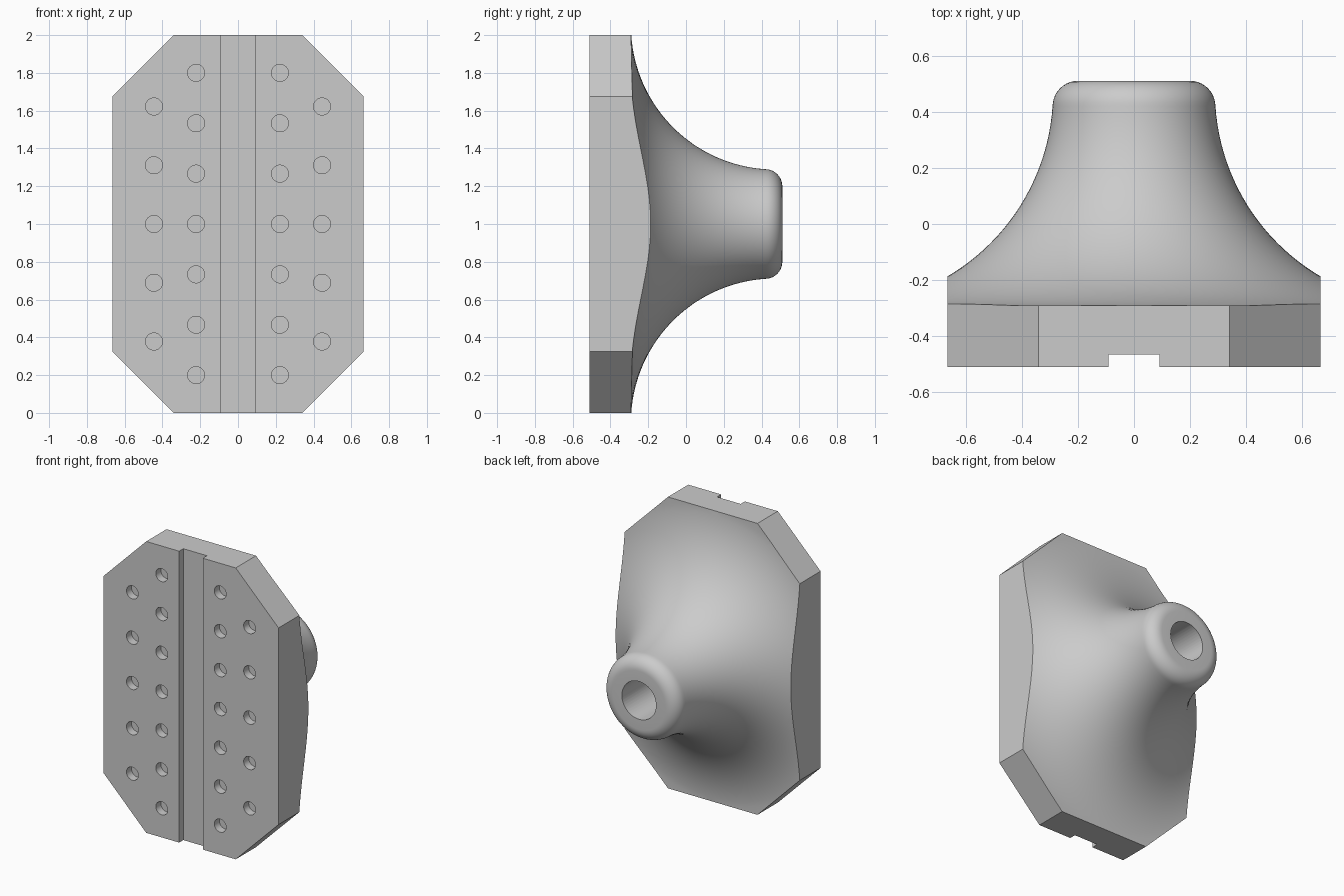
import bpy, bmesh, math
from mathutils import Matrix

cube = bpy.data.objects.get("Cube")
if cube:
    bpy.data.objects.remove(cube, do_unlink=True)

grey = bpy.data.materials.new("plain grey")
grey.use_nodes = True
colour = (0.6, 0.6, 0.6, 1)
grey.diffuse_color = colour
grey.node_tree.nodes["Principled BSDF"].inputs["Base Color"].default_value = colour

FRONT, BACK, TIP = -0.51, -0.29, 0.51
MID = 1.0
HALF_W, CUT = 0.665, 0.34
TURN = Matrix.Rotation(-math.pi / 2, 4, 'X')   # local z becomes +y


def make(name, bm):
    bmesh.ops.recalc_face_normals(bm, faces=bm.faces[:])
    mesh = bpy.data.meshes.new(name)
    bm.to_mesh(mesh)
    bm.free()
    mesh.materials.append(grey)
    obj = bpy.data.objects.new(name, mesh)
    bpy.context.collection.objects.link(obj)
    return obj


def add_cylinder(bm, radius, x, z, y0, y1, sides):
    move = Matrix.Translation((x, (y0 + y1) / 2, z)) @ TURN
    bmesh.ops.create_cone(bm, cap_ends=True, segments=sides, radius1=radius,
                          radius2=radius, depth=y1 - y0, matrix=move)


def apply_cut(target, cutter, operation):
    mod = target.modifiers.new(cutter.name, 'BOOLEAN')
    mod.object, mod.operation, mod.solver = cutter, operation, 'EXACT'
    bpy.context.view_layer.objects.active = target
    bpy.ops.object.modifier_apply(modifier=mod.name)
    bpy.data.objects.remove(cutter, do_unlink=True)


# Flared body: (radius, y) profile with a concave sweep and a rounded rim
cy, cr, sweep = 0.4705, 1.0505, 0.762
start = math.atan2(1.0 - cr, BACK - cy) % (2 * math.pi)
end = math.atan2(0.29 - cr, 0.42 - cy) % (2 * math.pi)
profile = [(0, FRONT), (1.15, FRONT), (1.15, BACK)]
for i in range(33):
    a = start + (end - start) * i / 32
    profile.append((cr + sweep * math.sin(a), cy + sweep * math.cos(a)))
for i in range(1, 11):
    a = math.pi / 2 * i / 10
    profile.append((0.2 + 0.09 * math.cos(a), 0.42 + 0.09 * math.sin(a)))
profile.append((0, TIP))

bm = bmesh.new()
verts = [bm.verts.new((r, y, MID)) for r, y in profile]
edges = [bm.edges.new(pair) for pair in zip(verts, verts[1:])]
bmesh.ops.spin(bm, geom=verts + edges, cent=(0, 0, MID), axis=(0, 1, 0),
               angle=2 * math.pi, steps=96)
bmesh.ops.remove_doubles(bm, verts=bm.verts[:], dist=0.0001)
body = make("flared_mount", bm)

# Trim to the eight-sided plate outline
bm = bmesh.new()
corner = MID - (HALF_W - CUT)
outline = [(CUT, MID), (HALF_W, corner - 0.0), (HALF_W, -corner), (CUT, -MID),
           (-CUT, -MID), (-HALF_W, -corner), (-HALF_W, corner), (-CUT, MID)]
face = bm.faces.new([bm.verts.new((x, -1, MID + z)) for x, z in outline])
wall = bmesh.ops.extrude_face_region(bm, geom=[face])["geom"]
bmesh.ops.translate(bm, vec=(0, 2, 0),
                    verts=[v for v in wall if isinstance(v, bmesh.types.BMVert)])
apply_cut(body, make("outline_cutter", bm), 'INTERSECT')

# Vertical groove on the front
bm = bmesh.new()
bmesh.ops.create_cube(bm, size=1, matrix=Matrix.Translation((0, FRONT, MID))
                      @ Matrix.Diagonal((0.18, 0.09, 2.4, 1)))
apply_cut(body, make("groove_cutter", bm), 'DIFFERENCE')

# Shallow round sockets on the front, and the bore in the neck
bm = bmesh.new()
for x, count, pitch in ((0.222, 7, 0.2667), (0.445, 5, 0.311)):
    for side in (-1, 1):
        for i in range(count):
            z = MID + (i - (count - 1) / 2) * pitch
            add_cylinder(bm, 0.045, side * x, z, FRONT - 0.1, FRONT + 0.055, 32)
add_cylinder(bm, 0.13, 0, MID, 0.0, TIP + 0.1, 48)
apply_cut(body, make("hole_cutter", bm), 'DIFFERENCE')

# Smooth sweep with crisp plate edges
bpy.ops.object.select_all(action='DESELECT')
body.select_set(True)
bpy.context.view_layer.objects.active = body
bpy.ops.object.shade_smooth_by_angle(angle=math.radians(30))
